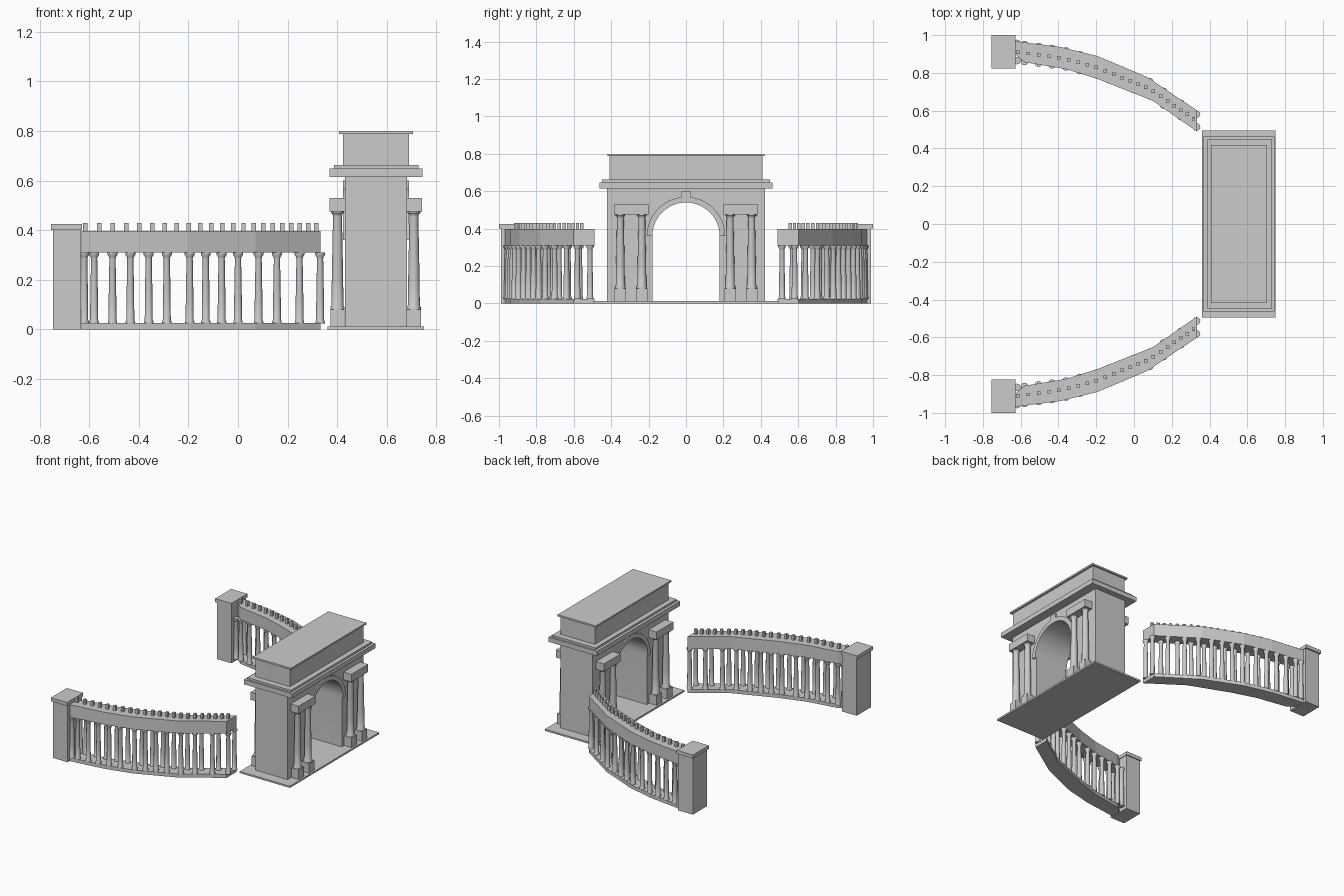
import bpy, bmesh, math

if "Cube" in bpy.data.objects:
    bpy.data.objects.remove(bpy.data.objects["Cube"])


def finish(name, bm, smooth=False):
    bmesh.ops.recalc_face_normals(bm, faces=bm.faces)
    me = bpy.data.meshes.new(name)
    bm.to_mesh(me)
    bm.free()
    ob = bpy.data.objects.new(name, me)
    bpy.context.collection.objects.link(ob)
    if smooth:
        bpy.ops.object.select_all(action='DESELECT')
        ob.select_set(True)
        bpy.context.view_layer.objects.active = ob
        bpy.ops.object.shade_smooth_by_angle(angle=math.radians(40))
    return ob


def prism(name, pts, offset, place, smooth=False):
    """Extrude a flat outline; place maps outline points into space."""
    bm = bmesh.new()
    face = bm.faces.new([bm.verts.new(place(*p)) for p in pts])
    ext = bmesh.ops.extrude_face_region(bm, geom=[face])
    bmesh.ops.translate(bm, vec=offset,
                        verts=[v for v in ext['geom'] if isinstance(v, bmesh.types.BMVert)])
    return finish(name, bm, smooth)


def box(name, x0, x1, y0, y1, z0, z1):
    return prism(name, [(x0, y0), (x1, y0), (x1, y1), (x0, y1)],
                 (0, 0, z1 - z0), lambda x, y: (x, y, z0))


def column(name, x, y, profile, n=16):
    bm = bmesh.new()
    rings = [[bm.verts.new((x + r * math.cos(2 * math.pi * i / n),
                            y + r * math.sin(2 * math.pi * i / n), z))
              for i in range(n)] for r, z in profile]
    for a, b in zip(rings, rings[1:]):
        for i in range(n):
            bm.faces.new((a[i], a[(i + 1) % n], b[(i + 1) % n], b[i]))
    bm.faces.new(rings[0])
    bm.faces.new(rings[-1])
    return finish(name, bm, True)


def arc(r, n=24):
    return [(r * math.cos(math.pi * i / n), 0.36 + r * math.sin(math.pi * i / n))
            for i in range(n + 1)]


# gate: plinth, pierced body, stacked cornices and attic
box("gate_plinth", 0.36, 0.75, -0.495, 0.495, 0, 0.012)
W, R = 0.422, 0.18
body = [(W, 0), (W, 0.615), (-W, 0.615), (-W, 0), (-R, 0)] + arc(R)[::-1] + [(R, 0)]
prism("gate_body", body, (0.25, 0, 0), lambda y, z: (0.431, y, z), True)
box("main_cornice", 0.369, 0.744, -0.463, 0.463, 0.615, 0.648)
box("main_cornice_step", 0.388, 0.727, -0.45, 0.45, 0.648, 0.662)
box("attic", 0.423, 0.69, -0.408, 0.408, 0.662, 0.788)
box("attic_cornice", 0.408, 0.705, -0.419, 0.419, 0.788, 0.80)

# trim on both faces of the gate
gate_column = [(0.028, 0.08), (0.028, 0.09), (0.024, 0.097), (0.023, 0.2),
               (0.018, 0.455), (0.019, 0.462), (0.026, 0.47), (0.026, 0.478)]
for x_face, x_out, x_col in ((0.431, 0.423, 0.401), (0.681, 0.69, 0.709)):
    ring = [(R, 0.012)] + arc(R) + [(-R, 0.012), (-0.205, 0.012)] \
        + arc(0.205)[::-1] + [(0.205, 0.012)]
    ring = arc(R) + arc(0.21)[::-1]
    prism("archivolt", ring, (x_out - x_face, 0, 0), lambda y, z: (x_face, y, z), True)
    box("keystone", min(x_face, x_out), max(x_face, x_out), -0.025, 0.025, 0.56, 0.60)
    for s in (1, -1):
        a, b = sorted((0.2 * s, 0.386 * s))
        box("column_entablature", x_col - 0.032, x_col + 0.032, a, b, 0.476, 0.53)
        for y in (0.236, 0.351):
            box("column_pedestal", x_col - 0.029, x_col + 0.029,
                s * y - 0.03, s * y + 0.03, 0.012, 0.08)
            column("gate_column", x_col, s * y, gate_column)

# curved colonnade wings
outer = [(-0.63, 0.968), (-0.39, 0.937), (-0.196, 0.89), (0.07, 0.778), (0.333, 0.602)]
inner = [(0.333, 0.49), (0.10, 0.652), (-0.19, 0.767), (-0.36, 0.82), (-0.58, 0.857),
         (-0.63, 0.90)]
mid = [(-0.63, 0.912), (-0.375, 0.878), (-0.193, 0.828), (0.085, 0.715), (0.34, 0.541)]
stations = [0.331, 0.248, 0.157, 0.083, 0.0, -0.066, -0.13, -0.195,
            -0.287, -0.36, -0.434, -0.506, -0.58, -0.62]
wing_column = [(0.019, 0.024), (0.019, 0.032), (0.016, 0.038), (0.0155, 0.12),
               (0.0125, 0.285), (0.014, 0.292), (0.02, 0.301), (0.02, 0.311)]


def mid_y(x):
    for (xa, ya), (xb, yb) in zip(mid, mid[1:]):
        if x <= xb:
            return ya + (yb - ya) * (x - xa) / (xb - xa)
    return mid[-1][1]


for s in (1, -1):
    a, b = sorted((0.83 * s, 0.99 * s))
    box("end_pier", -0.746, -0.632, a, b, 0, 0.40)
    a, b = sorted((0.823 * s, 1.0 * s))
    box("pier_cap", -0.754, -0.628, a, b, 0.40, 0.425)
    for name, z0, z1 in (("wing_base", 0, 0.025), ("wing_beam", 0.31, 0.397)):
        prism(name, outer + inner, (0, 0, z1 - z0), lambda x, y: (x, s * y, z0))
    for x in stations:
        off = 0.038 - 0.011 * x / 0.9
        for d in (off, -off):
            column("wing_column", x, s * (mid_y(x) + d), wing_column, 12)
    # parapet blocks spread along the wing, wider apart towards the gate
    for i in range(22):
        t = i / 21
        x = -0.615 + 0.93 * (0.72 * t + 0.28 * t * (2 - t))
        y = s * mid_y(x)
        box("parapet_block", x - 0.009, x + 0.009, y - 0.009, y + 0.009, 0.395, 0.43)
